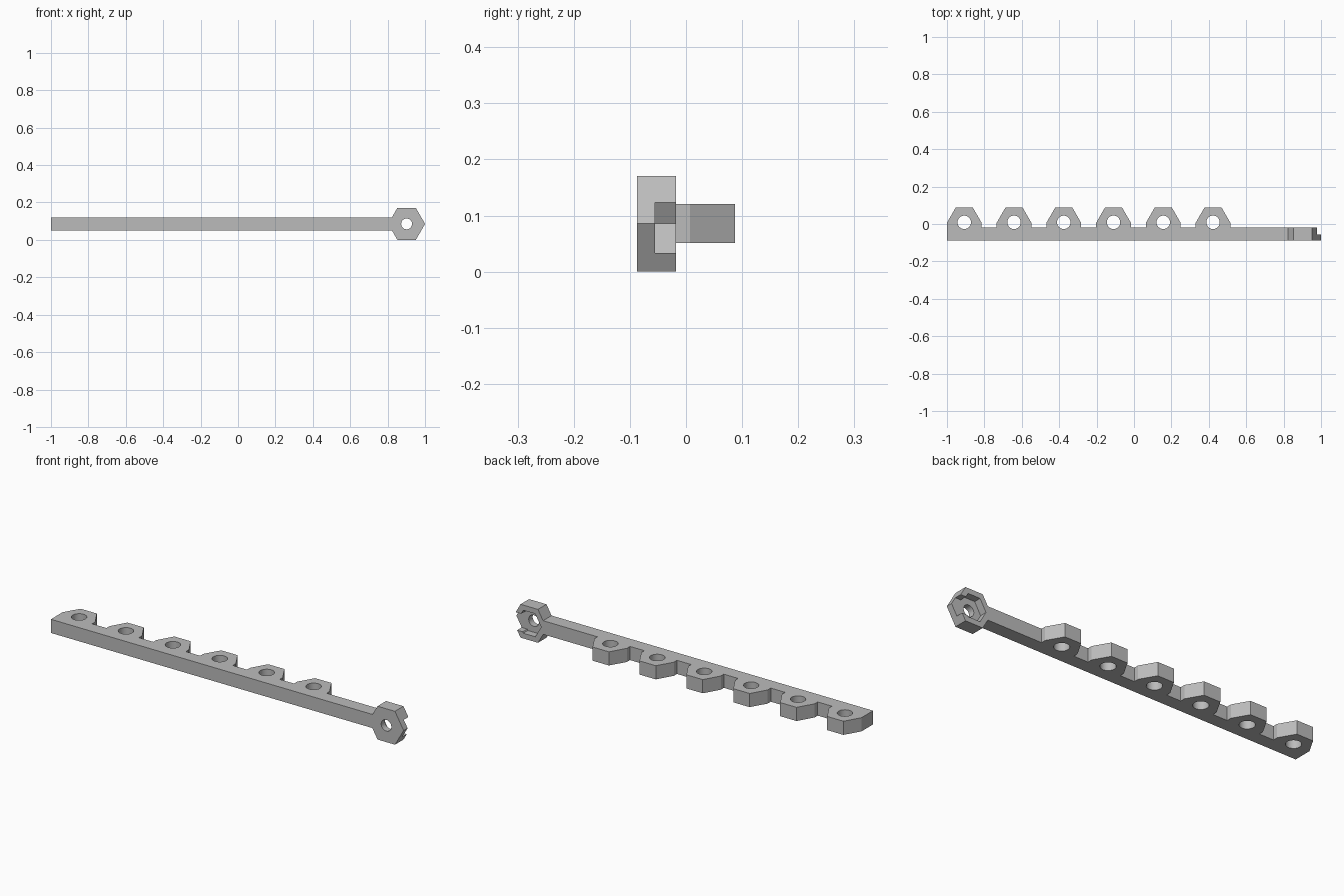
import bpy
import bmesh
from math import cos, sin, pi
from mathutils import Vector

if "Cube" in bpy.data.objects:
    bpy.data.objects.remove(bpy.data.objects["Cube"])

grey = bpy.data.materials.new("plain grey")
grey.use_nodes = True
COLOUR = (0.5, 0.5, 0.5, 1)
grey.diffuse_color = COLOUR
grey.node_tree.nodes["Principled BSDF"].inputs["Base Color"].default_value = COLOUR


def prism(name, outline, axis, low, high):
    """Extrude a 2D outline along y (outline in xz) or z (outline in xy)."""
    bm = bmesh.new()
    place = (lambda u, v: (u, low, v)) if axis == "y" else (lambda u, v: (u, v, low))
    face = bm.faces.new([bm.verts.new(place(u, v)) for u, v in outline])
    grown = bmesh.ops.extrude_face_region(bm, geom=[face])["geom"]
    step = Vector((0, high - low, 0)) if axis == "y" else Vector((0, 0, high - low))
    bmesh.ops.translate(bm, vec=step, verts=[g for g in grown if isinstance(g, bmesh.types.BMVert)])
    bmesh.ops.recalc_face_normals(bm, faces=bm.faces)
    mesh = bpy.data.meshes.new(name)
    bm.to_mesh(mesh)
    bm.free()
    mesh.materials.append(grey)
    obj = bpy.data.objects.new(name, mesh)
    bpy.context.collection.objects.link(obj)
    return obj


def ring(cx, cy, radius, sides):
    return [(cx + radius * cos(2 * pi * i / sides), cy + radius * sin(2 * pi * i / sides))
            for i in range(sides)]


def cut(target, cutter):
    """Subtract the cutter for good, then remove it."""
    cutter.hide_render = True
    mod = target.modifiers.new("cut", "BOOLEAN")
    mod.operation = "DIFFERENCE"
    mod.solver = "EXACT"
    mod.object = cutter
    bpy.context.view_layer.objects.active = target
    bpy.ops.object.modifier_apply(modifier=mod.name)
    bpy.data.objects.remove(cutter)


def smooth(obj):
    bpy.ops.object.select_all(action="DESELECT")
    obj.select_set(True)
    bpy.context.view_layer.objects.active = obj
    bpy.ops.object.shade_smooth_by_angle(angle=0.5)


FRONT, BACK = -0.087, -0.018
LUG_R, LUG_Y = 0.0925, 0.007
lug_centres = [-1 + LUG_R + 0.266 * i for i in range(6)]

# Bar with a row of half-hexagon lugs along its back edge
outline = [(0.823, FRONT), (-1, FRONT)]
for cx in lug_centres:
    if cx > lug_centres[0]:
        outline.append((cx - LUG_R, BACK))
    outline += ring(cx, LUG_Y, LUG_R, 6)[3::-1]
    outline.append((cx + LUG_R, BACK))
outline.append((0.823, BACK))
bar = prism("lugged_bar", outline, "z", 0.051, 0.121)

# Round hole through each lug
for cx in lug_centres:
    cut(bar, prism("lug_hole", ring(cx, 0.009, 0.036, 32), "z", 0, 0.2))
smooth(bar)

# Upright hexagonal head at the end of the bar
HX, HZ = 0.9015, 0.0855
head = prism("hex_head", ring(HX, HZ, 0.0987, 6), "y", FRONT, BACK)

# Nut pocket in the back of the head, open towards the tip, and its bolt hole
FLOOR = -0.055
cut(head, prism("nut_pocket", ring(HX, HZ, 0.068, 6), "y", FLOOR, 0.02))
slot = [(HX, 0.033), (1.05, 0.033), (1.05, 0.123), (HX, 0.123)]
cut(head, prism("pocket_slot", slot, "y", FLOOR, 0.02))
cut(head, prism("bolt_hole", ring(HX, HZ, 0.029, 32), "y", -0.12, 0.02))
smooth(head)
